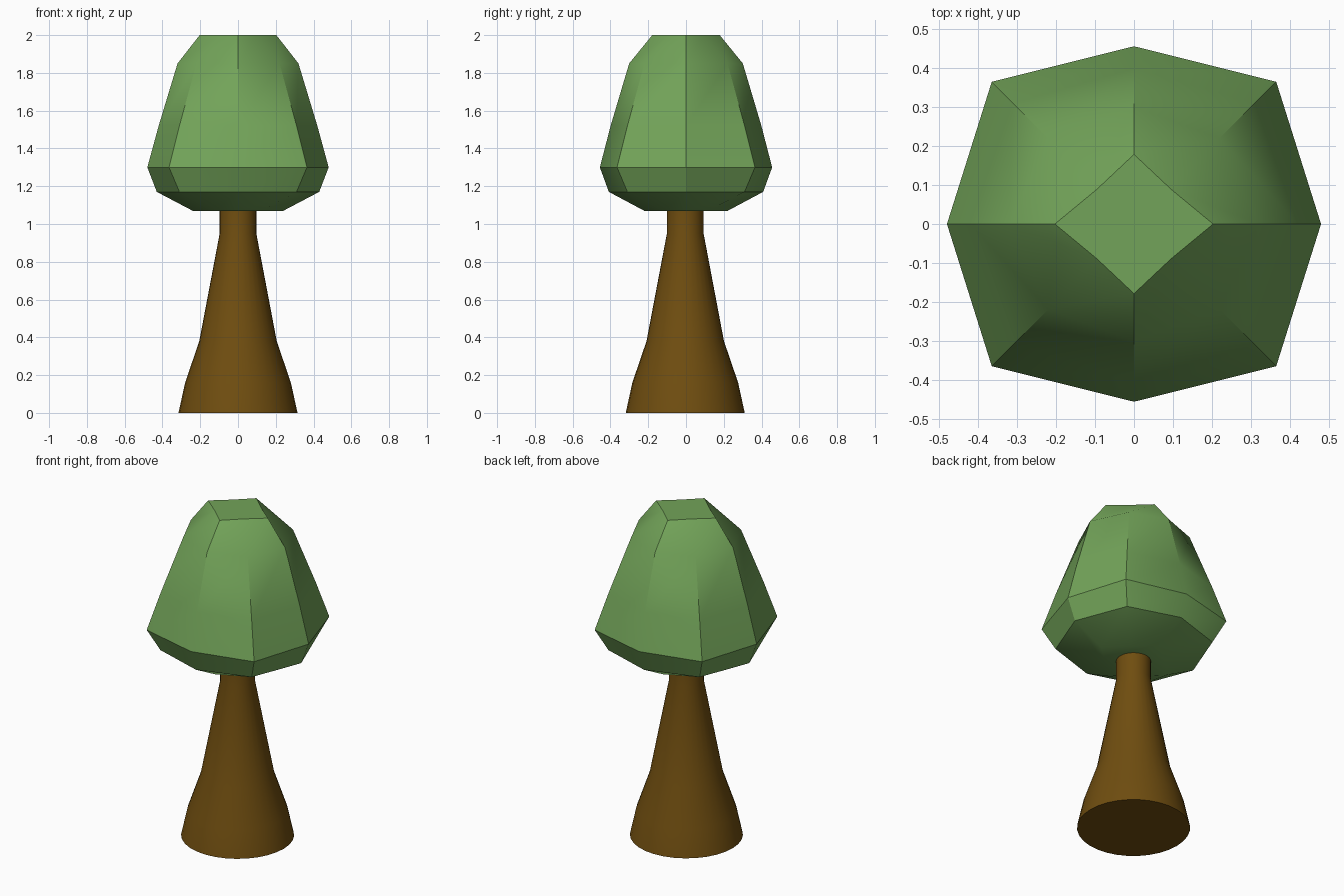
import bpy, bmesh
from math import radians, cos, sin, tau

cube = bpy.data.objects.get("Cube")
if cube:
    bpy.data.objects.remove(cube)


def material(name, color):
    m = bpy.data.materials.new(name)
    m.use_nodes = True
    m.diffuse_color = color
    m.node_tree.nodes["Principled BSDF"].inputs["Base Color"].default_value = color
    return m


def loft(name, rings, mat, angle):
    """Join stacked closed rings of points with quads and cap both ends."""
    bm = bmesh.new()
    loops = [[bm.verts.new(p) for p in ring] for ring in rings]
    n = len(loops[0])
    for low, high in zip(loops, loops[1:]):
        for i in range(n):
            j = (i + 1) % n
            bm.faces.new((low[i], low[j], high[j], high[i]))
    bm.faces.new(loops[0][::-1])
    bm.faces.new(loops[-1])
    bmesh.ops.recalc_face_normals(bm, faces=bm.faces)
    mesh = bpy.data.meshes.new(name)
    bm.to_mesh(mesh)
    bm.free()
    mesh.materials.append(mat)
    obj = bpy.data.objects.new(name, mesh)
    bpy.context.collection.objects.link(obj)
    bpy.ops.object.select_all(action="DESELECT")
    obj.select_set(True)
    bpy.context.view_layer.objects.active = obj
    bpy.ops.object.shade_smooth_by_angle(angle=radians(angle))
    return obj


def circle(r, z, n=32):
    return [(r * cos(tau * i / n), r * sin(tau * i / n) - 0.004, z) for i in range(n)]


def octagon(side, corner, depth, z):
    """Eight points: sides on the axes, corners on the diagonals."""
    d = side * depth
    k = corner * (1 + depth) / 2 if side < 0.3 else corner
    return [(side, 0, z), (corner, k, z), (0, d, z), (-corner, k, z),
            (-side, 0, z), (-corner, -k, z), (0, -d, z), (corner, -k, z)]


leaf_green = material("leaf green", (0.17, 0.37, 0.10, 1))
bark_brown = material("bark brown", (0.16, 0.075, 0.005, 1))

# Flared trunk: radius, height
trunk = [(0.315, 0), (0.28, 0.16), (0.205, 0.38), (0.097, 0.95), (0.097, 1.09)]
loft("trunk", [circle(r, z) for r, z in trunk], bark_brown, 30)

# Faceted crown: side reach, corner reach, depth ratio, height
crown = [(0.24, 0.12, 0.92, 1.07), (0.43, 0.31, 0.95, 1.17), (0.48, 0.365, 0.95, 1.3),
         (0.42, 0.31, 0.95, 1.52), (0.32, 0.22, 0.94, 1.85), (0.203, 0.095, 0.88, 2.0)]
loft("crown", [octagon(*ring) for ring in crown], leaf_green, 30)
